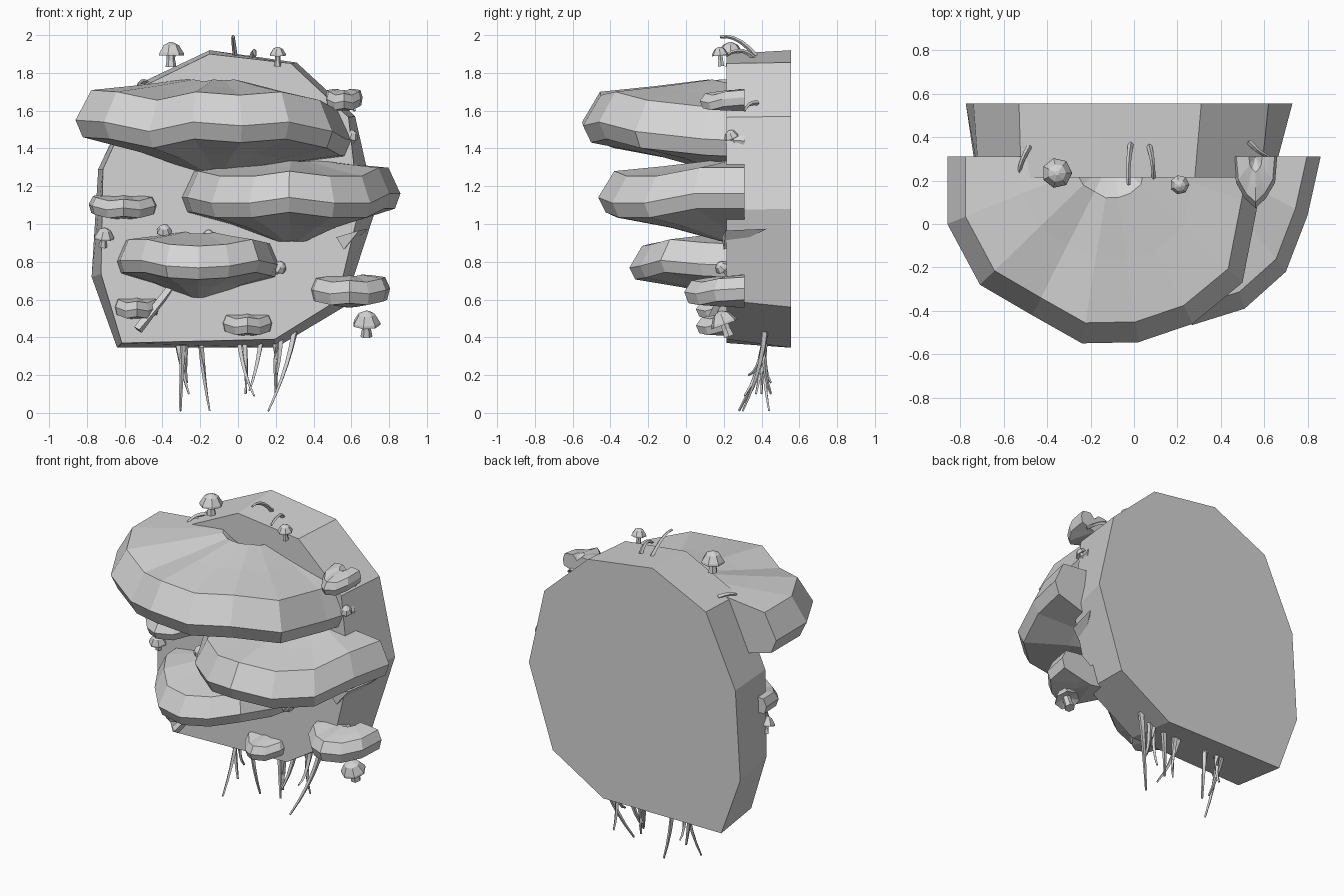
import bpy, bmesh
from math import sin, cos, pi
from mathutils import Vector, Matrix

cube = bpy.data.objects.get("Cube")
if cube:
    bpy.data.objects.remove(cube, do_unlink=True)

GREY = (0.66, 0.66, 0.66, 1)
grey = bpy.data.materials.new("plain_grey")
grey.use_nodes = True
grey.diffuse_color = GREY
grey.node_tree.nodes["Principled BSDF"].inputs["Base Color"].default_value = GREY

WALL = 0.31  # plane where the shelves end, inside the trunk


def finish(bm, name):
    bmesh.ops.recalc_face_normals(bm, faces=bm.faces)
    mesh = bpy.data.meshes.new(name)
    bm.to_mesh(mesh)
    bm.free()
    mesh.materials.append(grey)
    ob = bpy.data.objects.new(name, mesh)
    bpy.context.collection.objects.link(ob)


def bridge(bm, a, b, closed=True):
    n = len(a)
    for i in range(n if closed else n - 1):
        j = (i + 1) % n
        bm.faces.new((a[i], a[j], b[j], b[i]))


def trunk(back_outline, front_outline):
    """Slab of wood between an outline at the back and a smaller one in front."""
    bm = bmesh.new()
    back = [bm.verts.new((x, 0.555, z)) for x, z in back_outline]
    front = [bm.verts.new((x, 0.215, z)) for x, z in front_outline]
    bridge(bm, back, front)
    bm.faces.new(back)
    bm.faces.new(front)
    finish(bm, "trunk_slab")


# Half sections of the brackets: reach, height from the upper rim
DEEP = [(0.22, 0.065), (0.55, 0.03), (0.89, 0), (1, -0.16),
        (0.95, -0.25), (0.55, -0.325), (0.18, -0.42)]
FLAT = [(0.3, 0.05), (0.6, 0.03), (0.88, 0), (1, -0.15), (0.93, -0.3), (0.3, -0.36)]


def half_round(cx, rx, ry, reach):
    """Outline of a half ellipse, right to left, with uneven reach."""
    n = len(reach) - 1
    return [(cx + rx * r * cos(pi * i / n), WALL - ry * r * sin(pi * i / n))
            for i, r in enumerate(reach)]


def shelf(name, cx, rim_z, scale, section, outline, wave):
    """Half-disc bracket with a wavy rim, ending flat at the wall plane."""
    bm = bmesh.new()
    columns = []
    for (x, y), w in zip(outline, wave):
        columns.append([bm.verts.new((cx + t * (x - cx), WALL + t * (y - WALL),
                                      rim_z + dz * scale + w * t)) for t, dz in section])
    top = bm.verts.new((cx, WALL, rim_z - 0.06 * scale))
    low = bm.verts.new((cx, WALL, rim_z + (section[-1][1] - 0.02) * scale))
    for a, b in zip(columns, columns[1:]):
        bridge(bm, a, b, closed=False)
        bm.faces.new((top, a[0], b[0]))
        bm.faces.new((low, a[-1], b[-1]))
    bm.faces.new([top] + columns[0] + [low] + columns[-1][::-1])
    finish(bm, name)


def lathe(name, loc, rings, sides, tilt):
    """Faceted turned shape from (radius, height) rings."""
    bm = bmesh.new()
    loops = [[bm.verts.new((r * cos(2 * pi * k / sides), r * sin(2 * pi * k / sides), z))
              for k in range(sides)] for r, z in rings]
    for a, b in zip(loops, loops[1:]):
        bridge(bm, a, b)
    bm.faces.new(loops[0])
    bm.faces.new(loops[-1])
    turn = Matrix.Rotation(tilt[0], 4, 'X') @ Matrix.Rotation(tilt[1], 4, 'Y')
    bmesh.ops.transform(bm, matrix=Matrix.Translation(loc) @ turn, verts=bm.verts)
    finish(bm, name)


def mushroom(name, loc, r, stem, tilt):
    lathe(name + "_stem", loc, [(r * 0.42, -stem), (r * 0.32, -stem * 0.5), (r * 0.34, r * 0.3)], 6, tilt)
    lathe(name + "_cap", loc, [(r * 0.3, r * 0.05), (r, -r * 0.18), (r * 0.97, 0),
                               (r * 0.6, r * 0.6), (r * 0.15, r * 0.82)], 7, tilt)


def strand(name, points, r0, r1):
    """Thin tapering four-sided tube along a bent path."""
    bm = bmesh.new()
    a, b, c = (Vector(p) for p in points)
    steps = 5
    loops = []
    for i in range(steps + 1):
        t = i / steps
        p = a * (1 - t) ** 2 + b * 2 * t * (1 - t) + c * t * t
        d = (b - a) * (1 - t) + (c - b) * t
        q = d.to_track_quat('Z', 'Y')
        r = r0 + (r1 - r0) * t
        loops.append([bm.verts.new(p + q @ Vector((r * cos(k * pi / 2), r * sin(k * pi / 2), 0)))
                      for k in range(4)])
    for u, v in zip(loops, loops[1:]):
        bridge(bm, u, v)
    bm.faces.new(loops[0])
    bm.faces.new(loops[-1])
    finish(bm, name)


# Trunk slab
trunk([(-.64, .345), (-.775, .72), (-.74, 1.29), (-.53, 1.74), (-.15, 1.92),
       (.31, 1.855), (.62, 1.57), (.73, 1.08), (.56, .56), (.2, .345)],
      [(-.615, .37), (-.725, .735), (-.715, 1.29), (-.52, 1.72), (-.15, 1.9),
       (.28, 1.85), (.585, 1.565), (.64, 1.075), (.525, .595), (.195, .39)])

# Large brackets
shelf("upper_shelf", -.1, 1.7, 1, DEEP,
      [(.62, .31), (.57, .09), (.5, -.27), (.27, -.46), (.02, -.545),
       (-.24, -.55), (-.47, -.42), (-.71, -.28), (-.86, 0), (-.86, .31)],
      [-.1, -.09, -.05, 0, -.02, 0, -.05, 0, .01, .01])
shelf("middle_shelf", .285, 1.28, .87, DEEP,
      [(.86, .31), (.8, .04), (.7, -.22), (.51, -.39), (.27, -.465),
       (.06, -.4), (-.14, -.24), (-.27, .03), (-.31, .31)],
      [.02, .02, -.03, -.03, 0, -.03, -.03, 0, 0])
shelf("lower_shelf", -.21, .91, .7, DEEP,
      half_round(-.21, .44, .61, [1, 1, 1.03, .98, 1, 1.02, .98, 1.02, 1]),
      [-.02, -.01, .01, -.02, -.03, -.02, .01, .01, 0])

# Small brackets: centre x, rim height, half width, depth, section scale
for name, cx, z, rx, ry, s in [
        ("left_small_shelf", -.605, 1.14, .185, .29, .3),
        ("right_small_shelf", .59, .71, .215, .31, .4),
        ("low_left_small_shelf", -.535, .6, .125, .25, .27),
        ("low_middle_small_shelf", .05, .515, .14, .25, .28),
        ("upper_right_small_shelf", .56, 1.7, .1, .23, .26)]:
    shelf(name, cx, z, s, FLAT,
          half_round(cx, rx, ry, [1, 1.04, .96, 1.03, .97, 1.04, 1]),
          [.01, 0, -.02, -.01, -.02, 0, .01])

# Mushrooms: cap centre, cap radius, stem length, tilt
for name, loc, r, stem, tilt in [
        ("top_left_mushroom", (-.355, .235, 1.905), .07, .075, (0, 0)),
        ("top_right_mushroom", (.21, .18, 1.9), .045, .065, (.1, 0)),
        ("low_right_mushroom", (.68, .2, .48), .075, .08, (.35, 0)),
        ("left_side_mushroom", (-.71, .2, .935), .055, .06, (.3, .1)),
        ("left_bud", (-.39, .17, .965), .042, .03, (.7, 0)),
        ("right_bud", (.22, .19, .77), .04, .04, (.8, .5)),
        ("upper_right_bud", (.6, .24, 1.465), .04, .04, (.4, .3)),
        ("small_bud", (-.155, .2, .945), .03, .02, (.8, 0))]:
    mushroom(name, loc, r, stem, tilt)

# Splinter on the right edge of the trunk
bm = bmesh.new()
corners = [bm.verts.new(p) for p in [(.52, .19, .93), (.56, .2, .865), (.69, .43, .975), (.64, .21, .965)]]
for i in range(4):
    bm.faces.new(corners[:i] + corners[i + 1:])
finish(bm, "trunk_splinter")

# Broken twig on the front
strand("front_twig", [(-.53, .12, .44), (-.45, .14, .54), (-.36, .22, .66)], .026, .022)

# Hanging roots: start x, bend x, end x, end y, end z
for i, (x0, x1, x2, y2, z2) in enumerate([
        (-.29, -.3, -.305, .28, .01), (-.33, -.3, -.26, .37, .1), (-.27, -.29, -.27, .45, .16),
        (-.2, -.19, -.15, .44, .01), (.0, .02, .085, .31, .09), (.03, .05, .04, .4, .1),
        (.13, .1, .06, .35, .12), (.2, .2, .2, .45, .1), (.23, .21, .2, .33, .2),
        (.3, .26, .16, .3, .01)]):
    strand(f"root_{i + 1}", [(x0, .42, .43), (x1, .4, .22), (x2, y2, z2)], .018, .006)

# Curled twigs along the top
for i, path in enumerate([
        [(-.025, .18, 1.99), (-.03, .27, 2.01), (-.015, .37, 1.89)],
        [(.09, .21, 1.89), (.09, .29, 1.95), (.07, .36, 1.88)],
        [(-.53, .22, 1.71), (-.53, .28, 1.77), (-.48, .36, 1.75)],
        [(.62, .31, 1.6), (.57, .33, 1.65), (.53, .38, 1.64)]]):
    strand(f"top_twig_{i + 1}", path, .008, .013)
